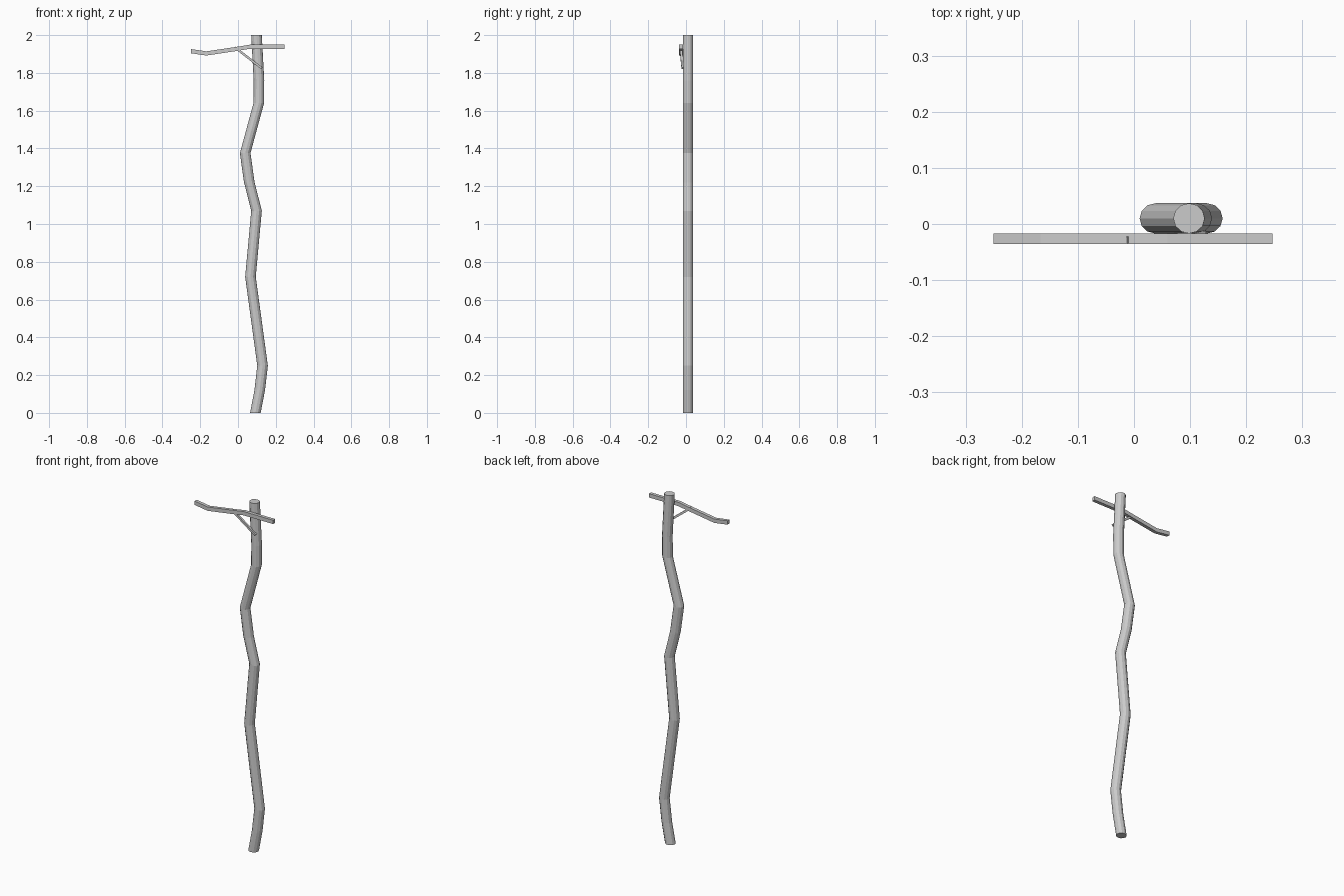
import bpy, bmesh
from math import cos, sin, pi
from mathutils import Vector

if "Cube" in bpy.data.objects:
    bpy.data.objects.remove(bpy.data.objects["Cube"])


def skin(name, rings):
    """Bridge equal-sized rings of points into a capped solid."""
    bm = bmesh.new()
    loops = [[bm.verts.new(p) for p in ring] for ring in rings]
    n = len(loops[0])
    for a, b in zip(loops, loops[1:]):
        for i in range(n):
            j = (i + 1) % n
            bm.faces.new((a[i], a[j], b[j], b[i]))
    bm.faces.new(loops[0])
    bm.faces.new(loops[-1])
    bmesh.ops.recalc_face_normals(bm, faces=bm.faces)
    mesh = bpy.data.meshes.new(name)
    bm.to_mesh(mesh)
    bm.free()
    obj = bpy.data.objects.new(name, mesh)
    bpy.context.collection.objects.link(obj)
    return obj


# Crooked twelve-sided trunk: x, z of each bend
SIDES = 12
trunk = [(0.092, 0), (0.115, 0.12), (0.13, 0.25), (0.066, 0.72), (0.098, 1.07),
         (0.06, 1.22), (0.038, 1.375), (0.11, 1.64), (0.111, 1.76), (0.098, 2)]
skin("post", [[(x + 0.028 * cos(2 * pi * i / SIDES),
                0.01 + 0.027 * sin(2 * pi * i / SIDES), z)
               for i in range(SIDES)] for x, z in trunk])

# Bent square crossbar on the front of the post
bar = [(-0.25, 1.915), (-0.167, 1.903), (0.0, 1.928), (0.06, 1.938), (0.247, 1.938)]
H = 0.011
skin("crossbar", [[(x, -0.036, z - H), (x, -0.017, z - H),
                   (x, -0.017, z + H), (x, -0.036, z + H)] for x, z in bar])

# Thin diagonal brace from crossbar to post
top, foot = Vector((-0.015, -0.028, 1.934)), Vector((0.125, -0.018, 1.825))
axis = (foot - top).normalized()
side = axis.cross(Vector((0, 1, 0))).normalized() * 0.006
depth = axis.cross(side).normalized() * 0.006
skin("brace", [[p + side + depth, p + side - depth, p - side - depth, p - side + depth]
               for p in (top, foot)])
